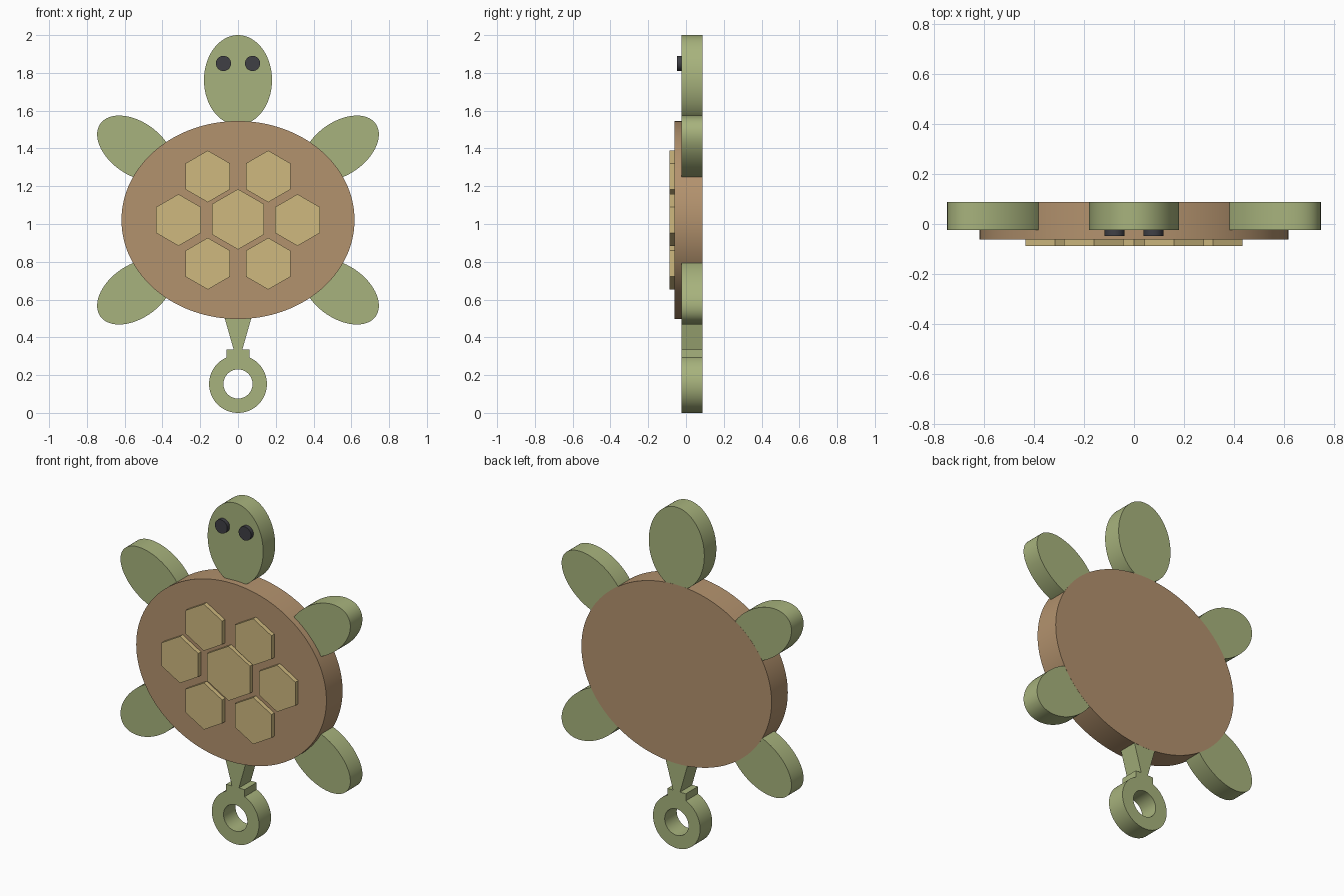
import bpy
import bmesh
from math import cos, sin, radians, pi

cube = bpy.data.objects.get("Cube")
if cube:
    bpy.data.objects.remove(cube, do_unlink=True)

BACK = 0.088        # shared back plane
LIMB_FRONT = -0.024
LIMB_BACK = 0.0875  # a hair inside the shell's back face
SHELL_FRONT = -0.062
MID_Z = 1.021       # shell centre height


def material(name, color):
    mat = bpy.data.materials.new(name)
    mat.use_nodes = True
    mat.diffuse_color = (*color, 1)
    mat.node_tree.nodes["Principled BSDF"].inputs["Base Color"].default_value = (*color, 1)
    return mat


skin = material("sage green", (0.39, 0.45, 0.205))
shell_brown = material("shell brown", (0.45, 0.288, 0.155))
plate_tan = material("plate tan", (0.62, 0.485, 0.212))
eye_black = material("eye charcoal", (0.05, 0.05, 0.06))


def ellipse(cx, cz, rx, rz, tilt=0.0, sides=96, start=0.0):
    """Outline points in the x-z plane."""
    pts = []
    for i in range(sides):
        a = start + 2 * pi * i / sides
        u, v = rx * cos(a), rz * sin(a)
        pts.append((cx + u * cos(tilt) - v * sin(tilt),
                    cz + u * sin(tilt) + v * cos(tilt)))
    return pts


def slab(name, outline, front, back, mat, hole=None, smooth=True):
    """Extrude an outline along y, with an optional matching hole outline."""
    bm = bmesh.new()

    def ring(points, y):
        return [bm.verts.new((x, y, z)) for x, z in points]

    def bridge(a, b):
        n = len(a)
        for i in range(n):
            j = (i + 1) % n
            bm.faces.new((a[i], a[j], b[j], b[i]))

    f, b = ring(outline, front), ring(outline, back)
    bridge(f, b)
    if hole:
        hf, hb = ring(hole, front), ring(hole, back)
        bridge(hf, hb)
        bridge(f, hf)
        bridge(b, hb)
    else:
        bm.faces.new(f)
        bm.faces.new(b)
    bmesh.ops.recalc_face_normals(bm, faces=bm.faces)
    mesh = bpy.data.meshes.new(name)
    bm.to_mesh(mesh)
    bm.free()
    mesh.materials.append(mat)
    obj = bpy.data.objects.new(name, mesh)
    bpy.context.collection.objects.link(obj)
    if smooth:
        bpy.ops.object.select_all(action='DESELECT')
        obj.select_set(True)
        bpy.context.view_layer.objects.active = obj
        bpy.ops.object.shade_smooth_by_angle(angle=radians(30))
    return obj


# Shell disc
slab("shell", ellipse(0, MID_Z, 0.617, 0.524, sides=128), SHELL_FRONT, BACK, shell_brown)


# Hexagonal shell plates
def plate(name, x, z, r):
    slab(name, ellipse(x, z, r, r, sides=6, start=pi / 2),
         -0.088, SHELL_FRONT + 0.005, plate_tan, smooth=False)


plate("centre_plate", 0, MID_Z + 0.004, 0.16)
for side, s in (("left", 1), ("right", -1)):
    plate(side + "_plate", s * 0.315, MID_Z, 0.137)
    plate("upper_" + side + "_plate", s * 0.16, MID_Z + 0.231, 0.137)
    plate("lower_" + side + "_plate", s * 0.16, MID_Z - 0.231, 0.137)

# Head and eyes
slab("head", ellipse(0, 1.762, 0.18, 0.238), LIMB_FRONT, LIMB_BACK, skin)
for side, s in (("left", 1), ("right", -1)):
    slab(side + "_eye", ellipse(s * 0.077, 1.85, 0.04, 0.04, sides=48),
         -0.047, LIMB_FRONT + 0.01, eye_black)

# Four flippers, mirrored across both axes of the shell
for side, s in (("left", 1), ("right", -1)):
    for level, v in (("front", 1), ("rear", -1)):
        slab(f"{level}_{side}_flipper",
             ellipse(s * 0.544, MID_Z + v * 0.38, 0.226, 0.14, tilt=s * v * radians(35)),
             LIMB_FRONT, LIMB_BACK, skin)

# Tapered tail, collar and hanging ring
slab("tail", [(-0.09, 0.57), (0.09, 0.57), (0.02, 0.325), (-0.02, 0.325)],
     LIMB_FRONT, LIMB_BACK, skin, smooth=False)
slab("tail_collar", [(-0.06, 0.335), (0.06, 0.335), (0.06, 0.275), (-0.06, 0.275)],
     LIMB_FRONT, LIMB_BACK, skin, smooth=False)
slab("tail_ring", ellipse(0, 0.153, 0.153, 0.153), LIMB_FRONT, LIMB_BACK, skin,
     hole=ellipse(0, 0.153, 0.077, 0.077))
